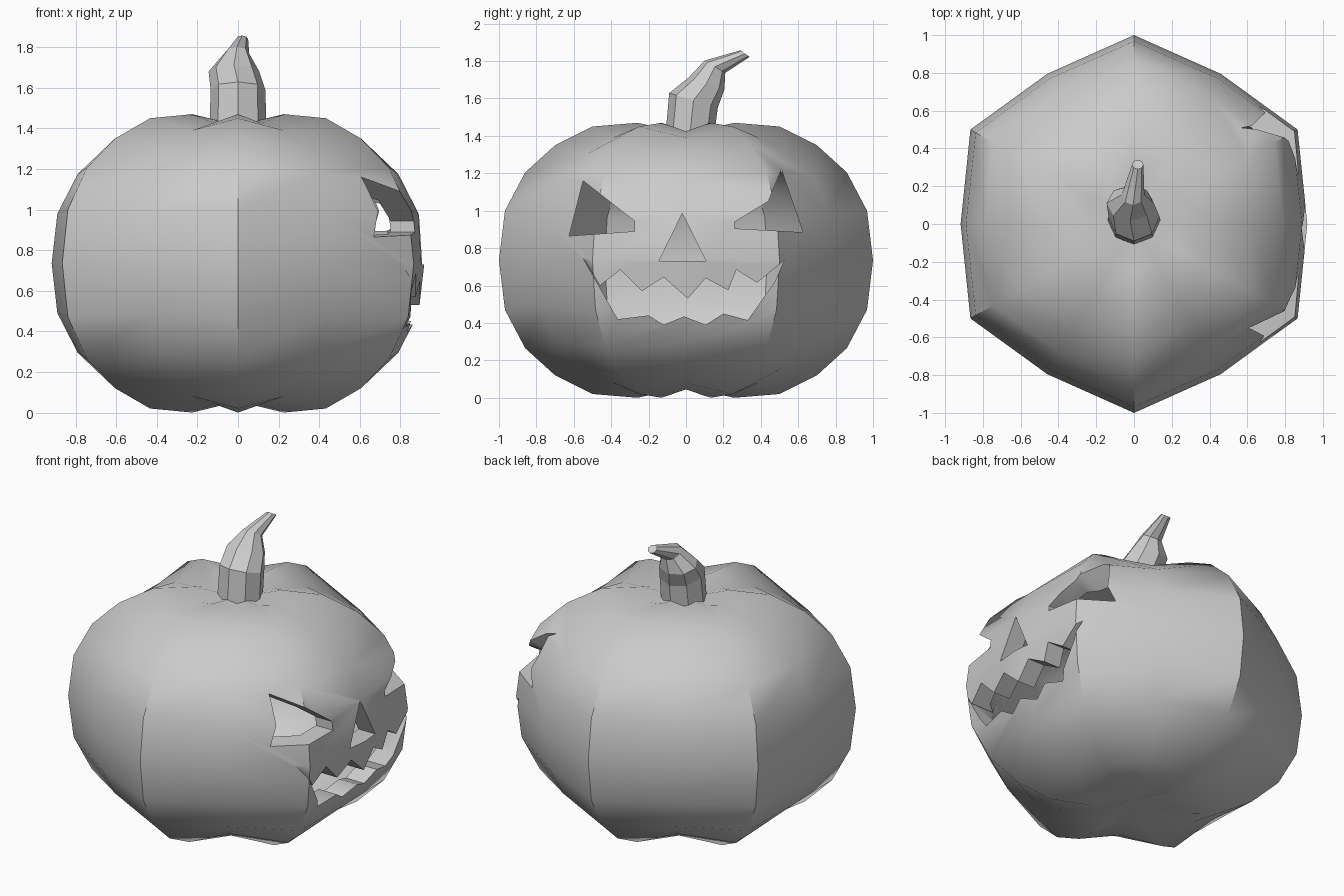
import bpy, bmesh, math
from mathutils import Vector

if "Cube" in bpy.data.objects:
    bpy.data.objects.remove(bpy.data.objects["Cube"])

MID = 0.735  # height of the widest ring


def make_object(name, bm):
    bmesh.ops.recalc_face_normals(bm, faces=bm.faces)
    mesh = bpy.data.meshes.new(name)
    bm.to_mesh(mesh)
    bm.free()
    obj = bpy.data.objects.new(name, mesh)
    bpy.context.collection.objects.link(obj)
    return obj


def skin(bm, rings):
    # join consecutive vertex rings with quads
    for a, b in zip(rings, rings[1:]):
        n = len(a)
        for i in range(n):
            j = (i + 1) % n
            bm.faces.new((a[i], a[j], b[j], b[i]))


# Half profile from the rim to the pole: ridge (r, h), groove (r, h)
half = [((1.0, 0), (.918, 0)), ((.968, .265), (.89, .245)),
        ((.86, .47), (.79, .44)), ((.70, .615), (.62, .565)),
        ((.50, .715), (.45, .655)), ((.26, .735), (.235, .69))]
POLE = .68
levels = [(s, p) for s, p in
          [(-1, q) for q in reversed(half[1:])] + [(1, q) for q in half]]


def gourd(scale):
    # lobed body: six ridges alternating with six grooves
    bm = bmesh.new()
    rings = []
    for sign, pair in levels:
        ring = []
        for k in range(12):
            r, h = pair[0] if k % 2 else pair[1]
            a = math.radians(30 * k)
            ring.append(bm.verts.new((r * scale * math.cos(a), r * scale * math.sin(a),
                                      MID + sign * h * scale)))
        rings.append(ring)
    skin(bm, rings)
    for ring, sign in ((rings[0], -1), (rings[-1], 1)):
        pole = bm.verts.new((0, 0, MID + sign * POLE * scale))
        for i in range(12):
            bm.faces.new((ring[i], ring[(i + 1) % 12], pole))
    return bm


def cut(target, cutter):
    mod = target.modifiers.new("cut", 'BOOLEAN')
    mod.operation = 'DIFFERENCE'
    mod.solver = 'EXACT'
    mod.object = cutter
    bpy.context.view_layer.objects.active = target
    bpy.ops.object.modifier_apply(modifier=mod.name)
    bpy.data.objects.remove(cutter)


def prism(name, outline):
    # (y, z) outline pushed along x through the front wall only
    bm = bmesh.new()
    rings = [[bm.verts.new((x, y, z)) for y, z in outline] for x in (.25, 1.3)]
    skin(bm, rings)
    bm.faces.new(rings[0])
    bm.faces.new(rings[1])
    obj = make_object(name, bm)
    obj.hide_render = True
    return obj


# Hollow pumpkin shell
body = make_object("pumpkin_body", gourd(1.0))
cut(body, make_object("hollow", gourd(.87)))

# Carved eyes, nose and jagged mouth
carvings = {
    "left_eye": [(-.55, 1.16), (-.275, .945), (-.275, .89), (-.625, .865)],
    "right_eye": [(.51, 1.22), (.625, .885), (.26, .905), (.26, .94), (.44, 1.05)],
    "nose": [(-.02, .985), (-.145, .73), (.107, .73)],
    "mouth": [(-.555, .755), (-.46, .60), (-.35, .685), (-.235, .57), (-.12, .645),
              (.01, .53), (.105, .64), (.225, .575), (.27, .685), (.38, .615),
              (.525, .735), (.475, .62), (.33, .415), (.2, .45), (.105, .39),
              (-.01, .435), (-.12, .39), (-.2, .44), (-.365, .42), (-.49, .64)],
}
for name, outline in carvings.items():
    cut(body, prism(name, outline))

bpy.ops.object.select_all(action='DESELECT')
body.select_set(True)
bpy.context.view_layer.objects.active = body
bpy.ops.object.shade_smooth_by_angle(angle=math.radians(45))

# Crooked stem: centre, x radius, y radius, backward tilt (dz per dy)
stem_rings = [((0, .02, 1.40), .14, .13, 0), ((0, .04, 1.59), .135, .13, -.3),
              ((-.02, .11, 1.68), .125, .095, -.35), ((-.005, .155, 1.77), .06, .055, -.6),
              ((.02, .315, 1.84), .03, .025, -.7)]
bm = bmesh.new()
rings = []
for c, rx, ry, tilt in stem_rings:
    ring = []
    for k in range(8):
        a = math.tau * k / 8
        dy = ry * math.sin(a)
        ring.append(bm.verts.new(Vector(c) + Vector((rx * math.cos(a), dy, dy * tilt))))
    rings.append(ring)
skin(bm, rings)
bm.faces.new(rings[0])
bm.faces.new(rings[-1])
make_object("stem", bm)
